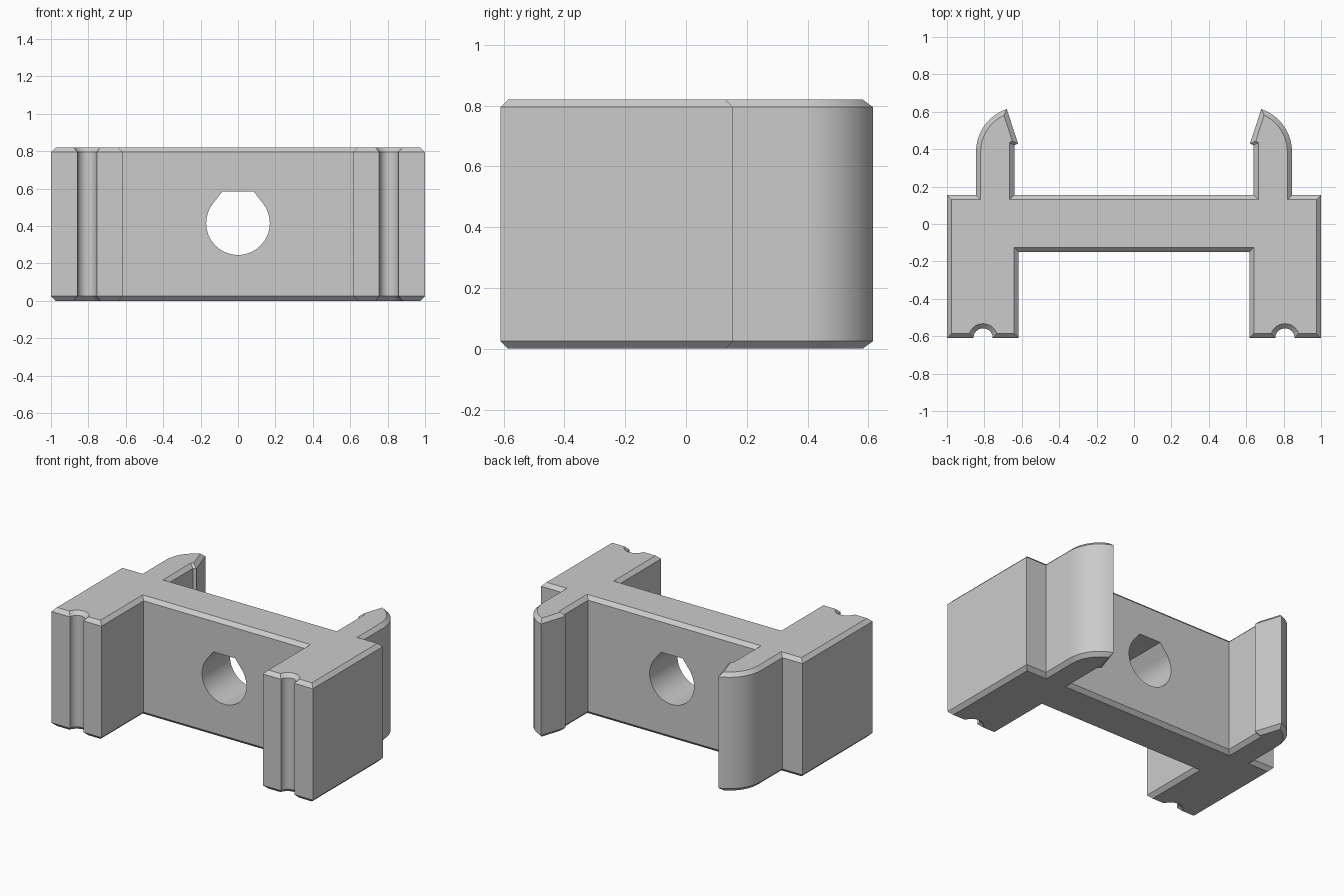
import bpy, bmesh, math
from mathutils import Vector

if "Cube" in bpy.data.objects:
    bpy.data.objects.remove(bpy.data.objects["Cube"])

HEIGHT, CHAMFER = 0.82, 0.025

gray = bpy.data.materials.new("light gray")
gray.diffuse_color = (0.6, 0.6, 0.6, 1)
gray.use_nodes = True
gray.node_tree.nodes["Principled BSDF"].inputs["Base Color"].default_value = gray.diffuse_color


def arc(cx, cy, r, degrees):
    return [(cx + r * math.cos(math.radians(a)), cy + r * math.sin(math.radians(a)))
            for a in degrees]


def inset(points, d):
    """Mitred inward offset of a counter-clockwise outline."""
    result = []
    for i, p in enumerate(points):
        p = Vector(p)
        a = (p - Vector(points[i - 1])).normalized()
        b = (Vector(points[(i + 1) % len(points)]) - p).normalized()
        na, nb = Vector((-a.y, a.x)), Vector((-b.y, b.x))
        result.append(p + (na + nb) * d / (1 + na.dot(nb)))
    return result


def loft(name, rings):
    """Join matching rings of 3D points and cap both ends."""
    bm = bmesh.new()
    loops = [[bm.verts.new(p) for p in ring] for ring in rings]
    n = len(loops[0])
    for low, high in zip(loops, loops[1:]):
        for i in range(n):
            j = (i + 1) % n
            bm.faces.new((low[i], low[j], high[j], high[i]))
    bm.faces.new(loops[0][::-1])
    bm.faces.new(loops[-1])
    bmesh.ops.recalc_face_normals(bm, faces=bm.faces)
    mesh = bpy.data.meshes.new(name)
    bm.to_mesh(mesh)
    bm.free()
    mesh.materials.append(gray)
    obj = bpy.data.objects.new(name, mesh)
    bpy.context.collection.objects.link(obj)
    return obj


# Right half of the plan: front leg with groove, shoulder, hooked back prong
groove = arc(0.807, -0.61, 0.052, [180, 159] + [159 - 11.5 * i for i in range(1, 12)] + [21, 0])
prong_curve = arc(0.602, 0.385, 0.243, [71.2 * i / 9 for i in range(10)])
half = ([(0.617, -0.15), (0.617, -0.61)] + groove
        + [(1, -0.61), (1, 0.155), (0.845, 0.155)] + prong_curve
        + [(0.62, 0.43), (0.64, 0.42), (0.64, 0.155)])
outline = half + [(-x, y) for x, y in reversed(half)]
inner = inset(outline, CHAMFER)

# Bracket body with chamfered top and bottom rims
body = loft("clip_bracket", [
    [(x, y, z) for x, y in ring]
    for ring, z in ((inner, 0), (outline, CHAMFER),
                    (outline, HEIGHT - CHAMFER), (inner, HEIGHT))])

# Flat-topped teardrop hole through the web
hole = [(0.083, 0.585), (-0.083, 0.585)] + arc(0, 0.415, 0.17,
        [143 + 254 * i / 40 for i in range(41)])
cutter = loft("hole_cutter", [[(x, y, z) for x, z in hole] for y in (-0.4, 0.4)])
cutter.hide_render = True
cut = body.modifiers.new("hole", 'BOOLEAN')
cut.operation = 'DIFFERENCE'
cut.solver = 'EXACT'
cut.object = cutter
bpy.context.view_layer.objects.active = body
body.select_set(True)
cutter.select_set(False)
bpy.ops.object.modifier_apply(modifier=cut.name)
bpy.data.objects.remove(cutter)

# Smooth curves, crisp edges
bpy.ops.object.shade_smooth_by_angle(angle=math.radians(33))
weighted = body.modifiers.new("weighted normals", 'WEIGHTED_NORMAL')
weighted.keep_sharp = True
